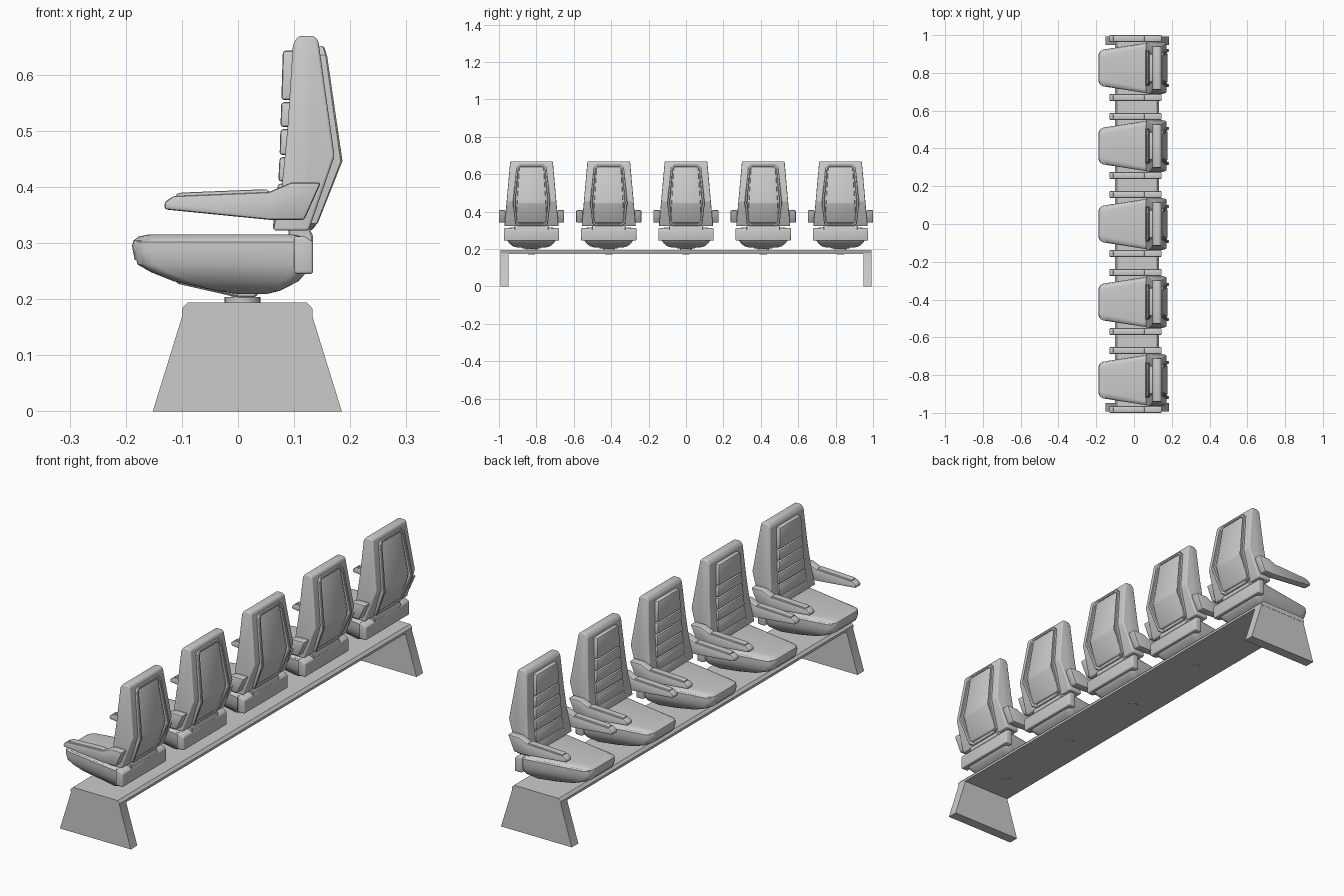
import bpy, bmesh, math
from mathutils import Vector

cube = bpy.data.objects.get("Cube")
if cube:
    bpy.data.objects.remove(cube, do_unlink=True)

GREY = (0.6, 0.6, 0.6, 1)
mat = bpy.data.materials.new("plain_grey")
mat.use_nodes = True
mat.diffuse_color = GREY
mat.node_tree.nodes["Principled BSDF"].inputs["Base Color"].default_value = GREY


def finish(name, bm, bevel=0.0, segments=3):
    """Bevel sharp edges, shade and link a part."""
    bmesh.ops.recalc_face_normals(bm, faces=bm.faces)
    if bevel:
        edges = [e for e in bm.edges if e.calc_face_angle(0) > math.radians(25)]
        bmesh.ops.bevel(bm, geom=edges, offset=bevel, segments=segments,
                        profile=0.5, affect='EDGES', clamp_overlap=True)
    me = bpy.data.meshes.new(name)
    bm.to_mesh(me)
    bm.free()
    me.materials.append(mat)
    ob = bpy.data.objects.new(name, me)
    bpy.context.collection.objects.link(ob)
    bpy.ops.object.select_all(action='DESELECT')
    bpy.context.view_layer.objects.active = ob
    ob.select_set(True)
    bpy.ops.object.shade_smooth_by_angle(angle=math.radians(35))
    return ob


def bridge(bm, rings, caps=True):
    n = len(rings[0])
    for a, b in zip(rings, rings[1:]):
        for i in range(n):
            j = (i + 1) % n
            bm.faces.new((a[i], a[j], b[j], b[i]))
    if caps:
        bm.faces.new(rings[0])
        bm.faces.new(rings[-1])


def slab(name, profile, y0, y1, bevel=0.0, segments=3, width=lambda z: 1.0):
    """Side profile (x, z) spanned across y, scaled by a width rule."""
    bm = bmesh.new()
    rings = [[bm.verts.new((x, y * width(z), z)) for x, z in profile] for y in (y0, y1)]
    bridge(bm, rings)
    return finish(name, bm, bevel, segments)


def rounded_outline(x0, x1, front, back, r):
    """Trapezoid in plan with rounded corners."""
    pts = [Vector(p) for p in ((x0, -front), (x1, -back), (x1, back), (x0, front))]
    out = []
    for i, p in enumerate(pts):
        a = p + (pts[i - 1] - p).normalized() * r
        b = p + (pts[(i + 1) % 4] - p).normalized() * r
        for k in range(6):
            t = k / 5
            out.append(a * (1 - t) ** 2 + p * 2 * t * (1 - t) + b * t * t)
    return out


def loft(name, levels):
    """Stack of plan outlines: z, x0, x1, front, back, corner radius."""
    bm = bmesh.new()
    rings = [[bm.verts.new((p.x, p.y, z)) for p in rounded_outline(*rest)]
             for z, *rest in levels]
    bridge(bm, rings)
    return finish(name, bm)


def disc(name, radius, z0, z1, x):
    bm = bmesh.new()
    bmesh.ops.create_cone(bm, cap_ends=True, segments=24, radius1=radius,
                          radius2=radius, depth=z1 - z0)
    bmesh.ops.translate(bm, verts=bm.verts, vec=(x, 0, (z0 + z1) / 2))
    return finish(name, bm)


def lerp(z, a, b):
    """Interpolate between (z, value) pairs."""
    return a[1] + (b[1] - a[1]) * (z - a[0]) / (b[0] - a[0])


# Bench plate and end legs
slab("bench_plate", [(-.10, .173), (.133, .173), (.133, .183), (.123, .194),
                     (-.09, .194), (-.10, .183)], -.993, .993)
for side, name in ((-1, "right_leg"), (1, "left_leg")):
    slab(name, [(-.152, 0), (.185, 0), (.133, .168), (.133, .18),
                (-.10, .18), (-.10, .168)], side * .948, side * .992)

seat = []

# Swivel mount
seat += [disc("swivel_plate", .032, .194, .204, .008),
         disc("swivel_post", .02, .17, .215, .008)]
seat.append(slab("underseat_bracket", [(-.11, .228), (.0, .203), (.03, .203), (.06, .235),
                                       (-.11, .24)], -.05, .05, .003, 1))

# Seat shell and cushion
seat.append(loft("seat_shell", [
    (.209, .0, .05, .06, .085, .02),
    (.215, -.04, .075, .075, .105, .025),
    (.232, -.115, .108, .085, .125, .03),
    (.248, -.155, .122, .09, .135, .03),
    (.262, -.179, .128, .092, .14, .03),
    (.285, -.186, .13, .094, .143, .03),
    (.302, -.184, .127, .094, .143, .03),
    (.307, -.178, .122, .089, .138, .03)]))
seat.append(loft("seat_cushion", [
    (.27, -.184, .10, .085, .128, .03),
    (.295, -.189, .115, .09, .14, .03),
    (.305, -.186, .115, .088, .139, .03),
    (.312, -.176, .112, .08, .132, .03),
    (.315, -.16, .10, .068, .118, .03)]))
seat.append(slab("rear_block", [(.10, .245), (.134, .245), (.134, .302), (.12, .312),
                                (.10, .312)], -.148, .148, .005))
seat.append(slab("back_hinge", [(.09, .30), (.134, .30), (.134, .312), (.12, .345),
                                (.09, .345)], -.09, .09, .003, 1))


# Backrest body, narrowing upward
def back_half(z):
    return lerp(z, (.32, .145), (.668, .114))


seat.append(slab("backrest", [(.063, .322), (.126, .322), (.172, .455), (.143, .662),
                              (.135, .669), (.108, .669), (.098, .655), (.088, .5),
                              (.078, .40)], -1, 1, .014, 4, back_half))


# Horizontal pads on the front of the backrest
def pad_front(z):
    return lerp(z, (.32, .061), (.42, .073)) if z < .42 else lerp(z, (.42, .073), (.645, .08))


def pad_half(z):
    return lerp(z, (.32, .098), (.645, .072))


splits = [.322, .362, .408, .455, .505, .553, .645]
for i, (lo, hi) in enumerate(zip(splits, splits[1:])):
    lo += .002
    hi -= .002
    seat.append(slab(f"back_pad_{i + 1}", [(pad_front(lo), lo), (pad_front(lo) + .04, lo),
                                          (pad_front(hi) + .04, hi), (pad_front(hi), hi)],
                     -1, 1, .005, 2, pad_half))

# Raised rim and panel on the rear of the backrest
half_rim = [(.134, .323, .07), (.143, .335, .088), (.186, .445, .1),
            (.159, .635, .082), (.154, .651, .066)]
loop = half_rim + [(x, z, -y) for x, z, y in reversed(half_rim)]
bm = bmesh.new()
rings = []
for shrink, depth in ((1.0, -.024), (1.0, -.003), (.97, .0), (.89, .0), (.86, -.003), (.86, -.024)):
    rings.append([bm.verts.new((x + depth, y * shrink, .49 + (z - .49) * (1 - (1 - shrink) * .5)))
                  for x, z, y in loop])
bridge(bm, rings + [rings[0]], caps=False)
seat.append(finish("rear_rim", bm))
seat.append(slab("rear_panel", [(.12, .34), (.139, .34), (.178, .446), (.153, .64),
                                (.13, .64)], -1, 1, .006, 2,
                 lambda z: lerp(z, (.34, .084), (.64, .066))))

# Armrests with top pads
for side, name in ((-1, "right"), (1, "left")):
    seat.append(slab(name + "_armrest", [(-.131, .360), (-.131, .373), (-.115, .384),
                                         (.055, .391), (.095, .408), (.148, .408),
                                         (.118, .341), (.06, .341)],
                     side * .138, side * .174, .005, 2))
    seat.append(slab(name + "_armrest_pad", [(-.11, .378), (-.11, .388), (-.10, .390),
                                             (.05, .396), (.058, .390), (.05, .38)],
                     side * .142, side * .170, .003, 2))

# Repeat the seat along the bench
PITCH = .413
for k in (-2, -1, 1, 2):
    for part in seat:
        copy = part.copy()
        copy.name = f"{part.name}_seat_{k + 3}"
        copy.location.y = k * PITCH
        bpy.context.collection.objects.link(copy)
